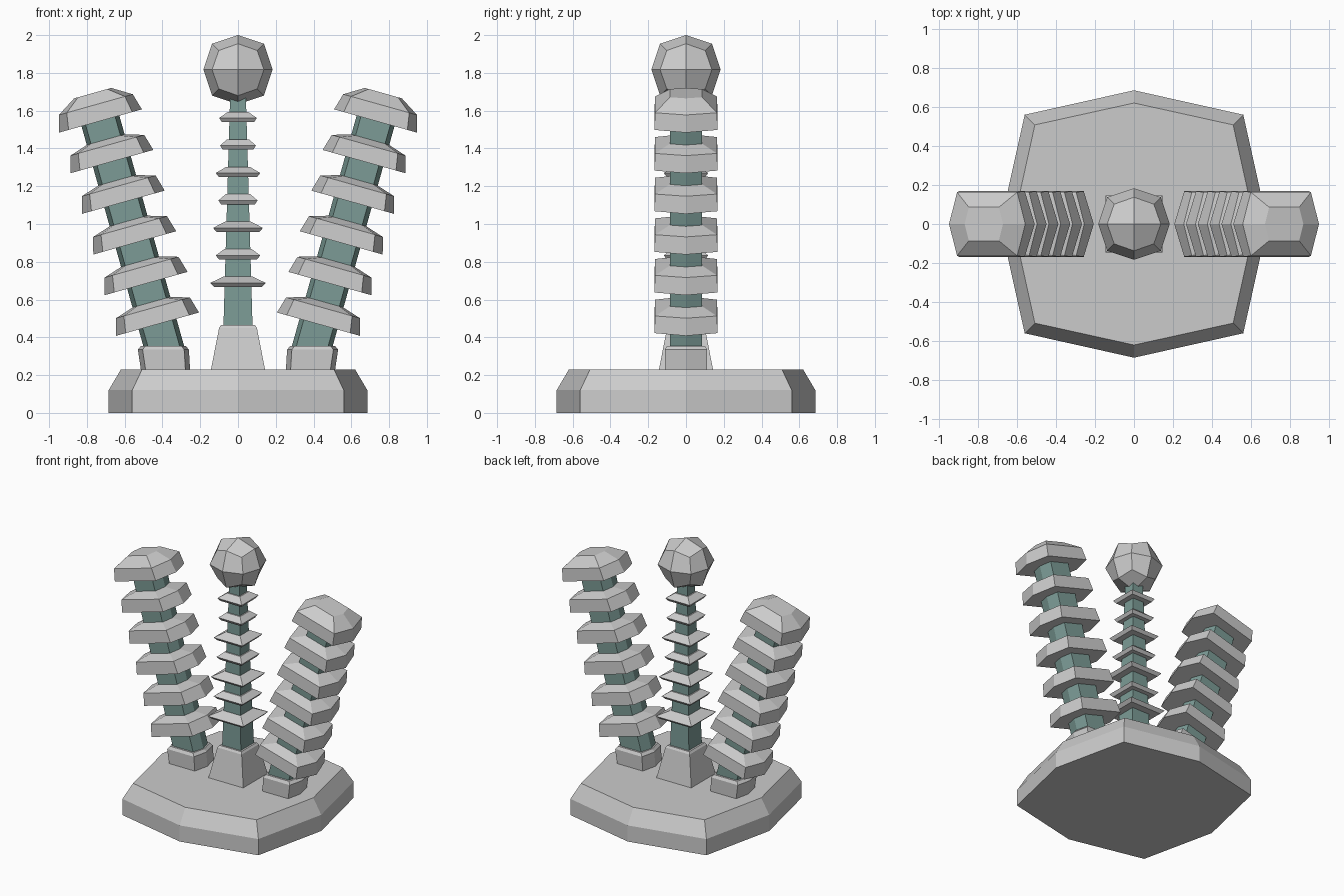
import bpy, bmesh, math
from mathutils import Matrix

cube = bpy.data.objects.get("Cube")
if cube:
    bpy.data.objects.remove(cube, do_unlink=True)


def material(name, color):
    m = bpy.data.materials.new(name)
    m.use_nodes = True
    m.diffuse_color = color
    m.node_tree.nodes["Principled BSDF"].inputs["Base Color"].default_value = color
    return m


grey = material("stone grey", (0.6, 0.6, 0.6, 1))
teal = material("muted teal", (0.20, 0.33, 0.305, 1))


def finish(name, bm, mat, matrix=Matrix()):
    bmesh.ops.recalc_face_normals(bm, faces=bm.faces[:])
    mesh = bpy.data.meshes.new(name)
    bm.to_mesh(mesh)
    bm.free()
    mesh.materials.append(mat)
    obj = bpy.data.objects.new(name, mesh)
    obj.matrix_world = matrix
    bpy.context.collection.objects.link(obj)
    return obj


def loft(name, rings, mat, matrix=Matrix()):
    """Skin a stack of (outline, height) rings and cap both ends."""
    bm = bmesh.new()
    loops = [[bm.verts.new((x, y, z)) for x, y in outline] for outline, z in rings]
    n = len(loops[0])
    for low, high in zip(loops, loops[1:]):
        for i in range(n):
            j = (i + 1) % n
            bm.faces.new((low[i], low[j], high[j], high[i]))
    bm.faces.new(loops[0][::-1])
    bm.faces.new(loops[-1])
    return finish(name, bm, mat, matrix)


def square(h):
    return [(-h, -h), (h, -h), (h, h), (-h, h)]


def hexagon(tip, shoulder, depth, cx=0):
    pts = [(tip, 0), (shoulder, depth), (-shoulder, depth),
           (-tip, 0), (-shoulder, -depth), (shoulder, -depth)]
    return [(x + cx, y) for x, y in pts]


def octagon(axis, corner):
    return [(axis, 0), (corner, corner), (0, axis), (-corner, corner),
            (-axis, 0), (-corner, -corner), (0, -axis), (corner, -corner)]


# Base slab with chamfered top
wide = octagon(0.685, 0.56)
loft("base", [(wide, 0), (wide, 0.12), (octagon(0.62, 0.508), 0.23)], grey)

# Central mast: pedestal, tapered rod and thin square fins
loft("mast_pedestal", [(square(0.145), 0.22), (square(0.10), 0.45), (square(0.09), 0.465)], grey)


def rod_half(z):
    return 0.077 - 0.029 * (z - 0.46)


loft("mast_rod", [(square(rod_half(z)), z) for z in (0.44, 1.68)], teal)
fin_sizes = [0.147, 0.118, 0.132, 0.104, 0.118, 0.095, 0.10]
for i, h in enumerate(fin_sizes):
    z = 0.688 + 0.1455 * i
    loft(f"mast_fin_{i + 1}", [(square(h * 0.85), z - 0.022), (square(h), z),
                               (square(rod_half(z) + 0.008), z + 0.033)], grey)

# Faceted ball: a cube rounded by one subdivision step
R = 0.183
bm = bmesh.new()
bmesh.ops.create_cube(bm, size=2 * R)
bmesh.ops.subdivide_edges(bm, edges=bm.edges[:], cuts=1, use_grid_fill=True)
for v in bm.verts:
    outer = sum(abs(c) > R / 2 for c in v.co)
    v.co *= {1: 1, 2: 0.75, 3: 5 / 9}[outer]
finish("mast_ball", bm, grey, Matrix.Translation((0, 0, 1.817)))

# Leaning side pillars with stacked hexagonal collars
disc_low = hexagon(0.228, 0.175, 0.168)
disc_high = hexagon(0.203, 0.16, 0.163)
disc_top = hexagon(0.102, 0.08, 0.086)
for side, s in (("left", 1), ("right", -1)):
    tilt = Matrix.Translation((s * 0.438, 0, 0.513)) @ Matrix.Rotation(s * math.radians(15.7), 4, "Y")
    loft(f"{side}_socket", [(hexagon(0.13, 0.105, 0.11, s * 0.383), 0.22),
                            (hexagon(0.135, 0.11, 0.112, s * 0.395), 0.335),
                            (hexagon(0.118, 0.095, 0.1, s * 0.395), 0.355)], grey)
    core = hexagon(0.104, 0.081, 0.086)
    loft(f"{side}_pillar_core", [(core, -0.28), (core, 1.12)], teal, tilt)
    for i in range(6):
        peak = 0.108 if i == 5 else 0.076
        loft(f"{side}_collar_{i + 1}" if i < 5 else f"{side}_cap",
             [(disc_low, -0.045), (disc_high, 0.045), (disc_top, peak)], grey,
             tilt @ Matrix.Translation((0, 0, 0.2235 * i)))
